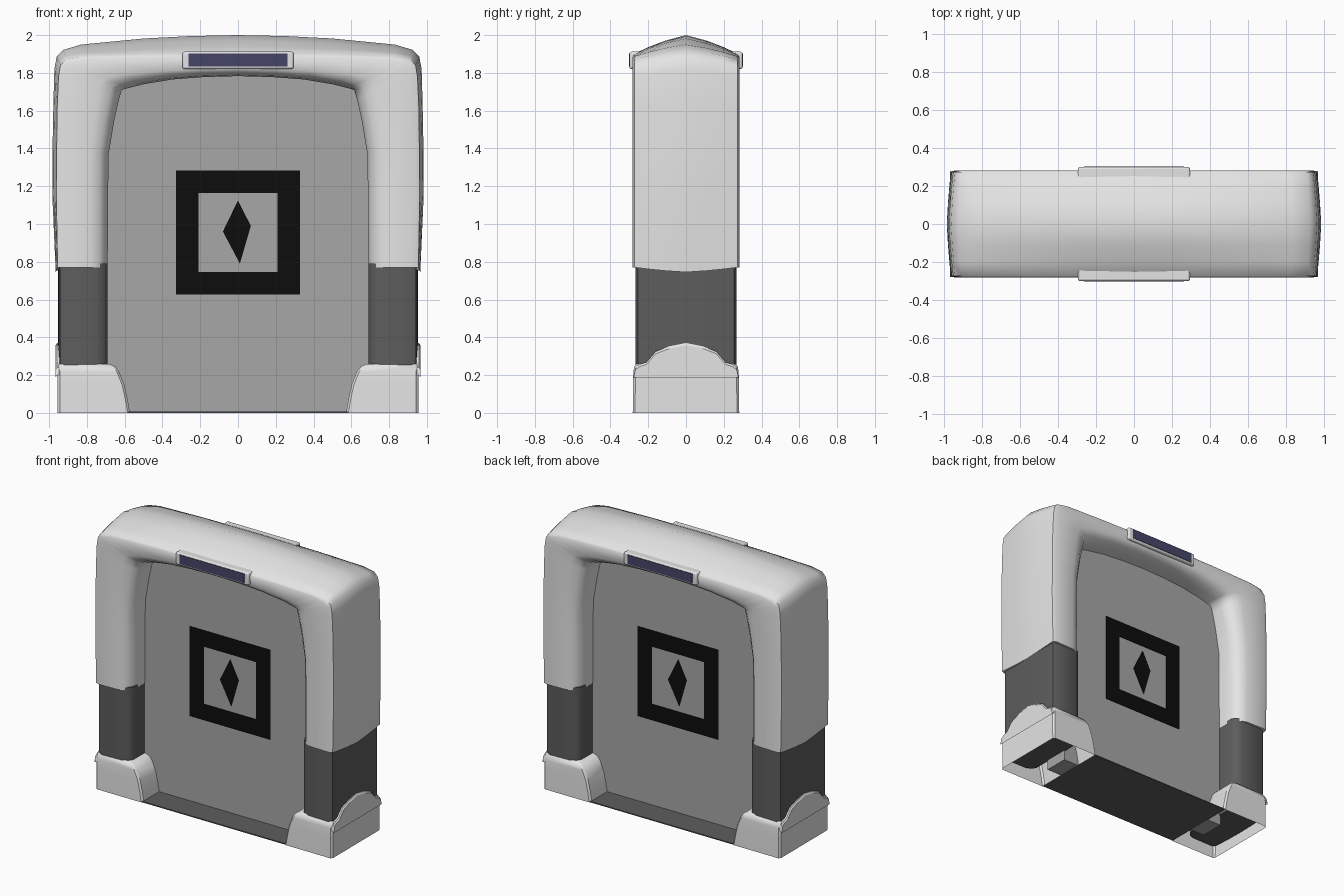
import bpy, bmesh, math
from mathutils import Vector

if "Cube" in bpy.data.objects:
    bpy.data.objects.remove(bpy.data.objects["Cube"])


def material(name, r, g, b):
    m = bpy.data.materials.new(name)
    m.diffuse_color = (r, g, b, 1)
    m.use_nodes = True
    m.node_tree.nodes["Principled BSDF"].inputs["Base Color"].default_value = m.diffuse_color
    return m


SHELL = material("light grey shell", 0.78, 0.78, 0.78)
PANEL = material("mid grey panel", 0.39, 0.39, 0.39)
DARK = material("dark grey", 0.11, 0.11, 0.11)
BLACK = material("black paint", 0.004, 0.004, 0.004)
LAMP = material("dark blue lamp", 0.06, 0.06, 0.14)


def finish(name, bm, mat, angle=40):
    bmesh.ops.recalc_face_normals(bm, faces=bm.faces)
    me = bpy.data.meshes.new(name)
    bm.to_mesh(me)
    bm.free()
    me.materials.append(mat)
    ob = bpy.data.objects.new(name, me)
    bpy.context.collection.objects.link(ob)
    bpy.ops.object.select_all(action='DESELECT')
    ob.select_set(True)
    bpy.context.view_layer.objects.active = ob
    bpy.ops.object.shade_smooth_by_angle(angle=math.radians(angle))
    return ob


def loft(name, rings, mat, caps=(True, True), angle=40):
    bm = bmesh.new()
    vs = [[bm.verts.new(p) for p in r] for r in rings]
    n = len(rings[0])
    for a, b in zip(vs, vs[1:]):
        for i in range(n):
            bm.faces.new((a[i], a[(i + 1) % n], b[(i + 1) % n], b[i]))
    if caps[0]:
        bm.faces.new(vs[0])
    if caps[1]:
        bm.faces.new(vs[-1])
    return finish(name, bm, mat, angle)


def box(name, x, y, z, mat, bevel=0):
    ring = lambda h: [(x[0], y[0], h), (x[1], y[0], h), (x[1], y[1], h), (x[0], y[1], h)]
    ob = loft(name, [ring(z[0]), ring(z[1])], mat)
    if bevel:
        m = ob.modifiers.new("round", 'BEVEL')
        m.width, m.segments = bevel, 3
    return ob


# Arch shell: inner edge, outer front edge and outer crown as (x, z) along half the path
STATIONS = [
    ((.69, .77), (.955, .77), (.965, .745)),
    ((.688, 1.15), (.962, 1.15), (.983, 1.15)),
    ((.685, 1.37), (.96, 1.4), (.982, 1.4)),
    ((.655, 1.55), (.957, 1.62), (.977, 1.65)),
    ((.63, 1.66), (.95, 1.78), (.972, 1.82)),
    ((.615, 1.71), (.94, 1.84), (.96, 1.885)),
    ((.58, 1.72), (.91, 1.872), (.925, 1.922)),
    ((.50, 1.74), (.82, 1.888), (.83, 1.95)),
    ((.35, 1.765), (.5, 1.897), (.5, 1.982)),
    ((.18, 1.778), (.25, 1.9), (.25, 1.995)),
    ((0, 1.783), (0, 1.902), (0, 2.0)),
]
# Cross-section: (0..1 inner to edge, 1..2 edge to crown; y)
SECTION = [(0, -.08), (0, -.17), (.05, -.225), (.16, -.26), (.34, -.278),
           (.9, -.282), (1, -.272), (1.35, -.2), (1.7, -.11), (2, 0)]
SECTION += [(t, -y) for t, y in reversed(SECTION[:-1])]


def arch_ring(station, side):
    inner, edge, crown = (Vector(p) for p in station)
    ring = []
    for t, y in SECTION:
        p = inner.lerp(edge, t) if t <= 1 else edge.lerp(crown, t - 1)
        ring.append((side * p.x, y, p.y))
    return ring


rings = [arch_ring(s, 1) for s in STATIONS] + [arch_ring(s, -1) for s in STATIONS[-2::-1]]
loft("arch_shell", rings, SHELL, angle=60)

# Door panel and floor plate
box("door_panel", (-.7, .7), (-.09, .09), (.005, 1.8), PANEL)
box("floor_plate", (-.58, .58), (-.278, .278), (0, .008), DARK)

for side, label in ((1, "right"), (-1, "left")):
    # Dark lower leg with rounded outer face
    half = [(.69, -.08), (.69, -.22), (.71, -.25), (.75, -.265), (.92, -.267),
            (.942, -.255), (.95, -.13), (.953, 0)]
    outline = half + [(x, -y) for x, y in reversed(half[:-1])]
    loft("lower_leg_" + label,
         [[(side * x, y, z) for x, y in outline] for z in (.08, .4, .79)], DARK, angle=50)

    # Hollow foot, open underneath
    levels = [(0, .572, .955, .282), (.08, .586, .955, .281), (.15, .602, .955, .28),
              (.215, .628, .955, .279), (.245, .65, .952, .274), (.26, .68, .945, .262)]
    foot = []
    for z, x0, x1, y in levels:
        c = .012
        pts = [(x0 + c, -y), (x1 - c, -y), (x1, -y + c), (x1, y - c),
               (x1 - c, y), (x0 + c, y), (x0, y - c), (x0, -y + c)]
        foot.append([(side * px, py, z) for px, py in pts])
    loft("foot_" + label, foot, SHELL, caps=(False, True))

    # Raised tab on the outside of the foot
    tab = [(.277, .2), (.268, .24), (.245, .258), (.21, .268), (.16, .325), (.09, .352), (0, .37)]
    tab += [(-y, z) for y, z in reversed(tab[:-1])]
    loft("foot_tab_" + label,
         [[(side * x, y, z - d) for y, z in tab] for x, d in ((.93, 0), (.958, 0), (.966, .012))],
         SHELL, angle=30)

# Lamp housing through the beam
box("lamp_housing", (-.295, .295), (-.3, .3), (1.82, 1.912), SHELL, bevel=.012)


def square_frame(name, half_out, half_in, zc, y0, y1, mat):
    bm = bmesh.new()
    loops = []
    for y in (y0, y1):
        for h in (half_out, half_in):
            loops.append([bm.verts.new((sx * h, y, zc + sz * h))
                          for sx, sz in ((-1, -1), (1, -1), (1, 1), (-1, 1))])
    of, inf, ob, inb = loops
    for a, b in ((of, inf), (inf, inb), (inb, ob), (ob, of)):
        for i in range(4):
            j = (i + 1) % 4
            bm.faces.new((a[i], a[j], b[j], b[i]))
    return finish(name, bm, mat)


for s, label in ((-1, "front"), (1, "back")):
    # Lamp strip
    box("lamp_" + label, (-.262, .262), (s * .297, s * .303), (1.834, 1.902), LAMP)
    # Painted plain square border and lozenge on the door
    square_frame("door_border_" + label, .327, .21, .955, s * .088, s * .095, BLACK)
    lozenge = [(0, 1.125), (.068, .99), (.01, .79), (-.08, .96)]
    loft("door_lozenge_" + label,
         [[(-s * x, y, z) for x, z in lozenge] for y in (s * .088, s * .095)], BLACK)
